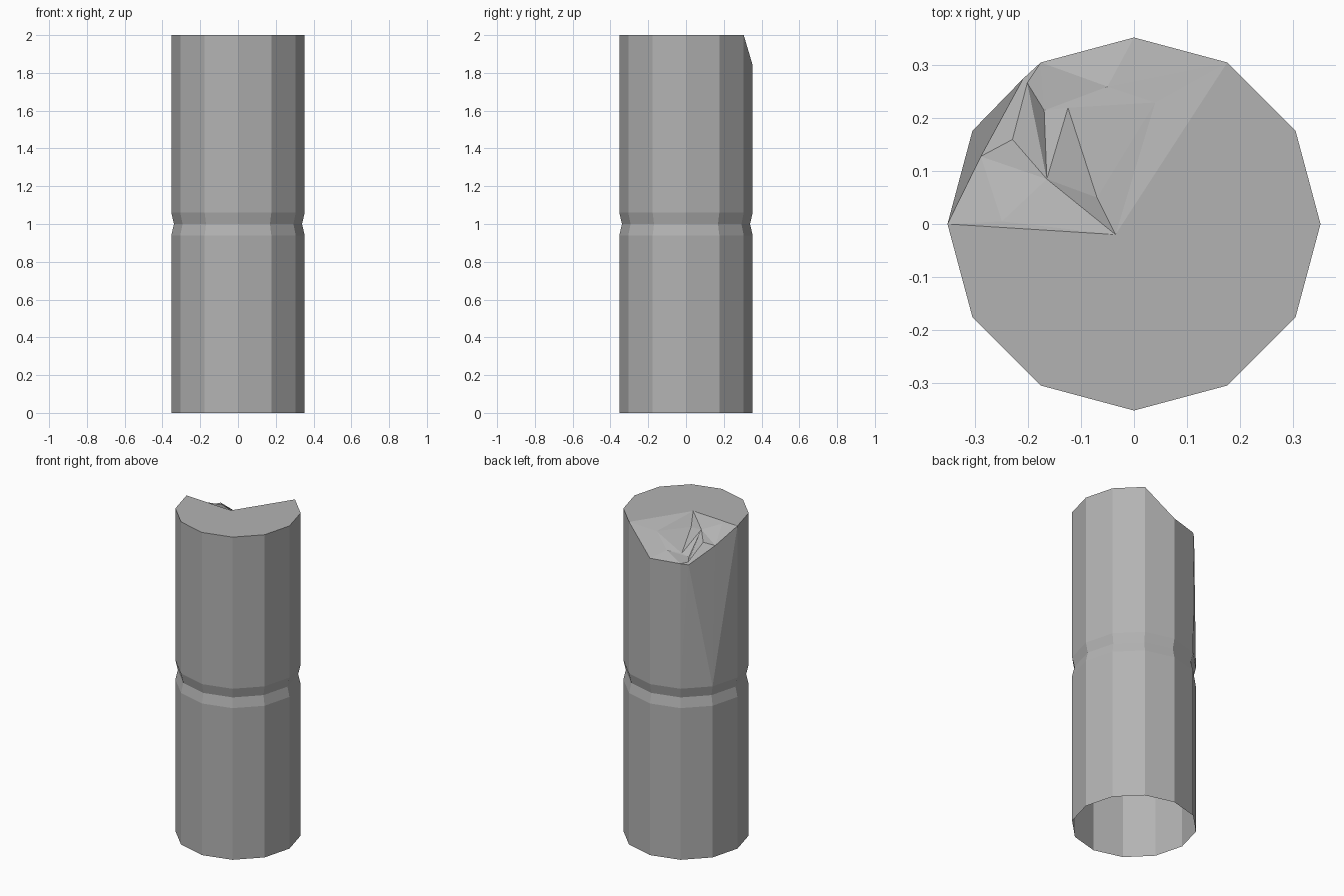
import bpy, bmesh, math

if "Cube" in bpy.data.objects:
    bpy.data.objects.remove(bpy.data.objects["Cube"])

N, R = 12, 0.353
bm = bmesh.new()


def ring(r, z):
    return [bm.verts.new((r * math.cos(math.tau * i / N), r * math.sin(math.tau * i / N), z))
            for i in range(N)]


# Shaft with a shallow V groove at mid height, open at the bottom
rings = [ring(R, 0), ring(R, 0.94), ring(R - 0.014, 1.0), ring(R, 1.06)]
for a, b in zip(rings, rings[1:]):
    for i in range(N):
        j = (i + 1) % N
        bm.faces.new((a[i], a[j], b[j], b[i]))

# Upper rim: intact except for the chipped back-left corner
top = ring(R, 2)
top[3].co.z = 1.84
top[4].co.z = 1.835
bm.verts.remove(top[5])
w = rings[3]

# Points of the broken surface
pts = {
    "P": (-0.21, 0.275, 1.825), "Q": (-0.29, 0.128, 1.91),   # broken rim
    "C": (-0.035, -0.02, 2.0), "G": (-0.07, 0.05, 1.937),    # crease
    "F": (-0.125, 0.22, 1.853), "J": (-0.05, 0.26, 1.868),
    "K": (0.04, 0.23, 1.95),
    "A": (-0.202, 0.267, 1.838), "B": (-0.17, 0.215, 1.84),  # spur
    "D": (-0.165, 0.085, 1.96), "E": (-0.23, 0.16, 1.927),
    "H": (-0.25, 0.005, 1.988),
}
v = {k: bm.verts.new(c) for k, c in pts.items()}
v.update({"x": top[2], "y": top[3], "z": top[4], "w": top[6]})

# Upper wall
for i in range(N):
    if i not in (4, 5):
        j = (i + 1) % N
        bm.faces.new((w[i], w[j], top[j], top[i]))
for f in ((w[4], v["P"], top[4]), (w[4], w[5], v["P"]), (w[5], v["Q"], v["P"]),
          (w[5], top[6], v["Q"]), (w[5], w[6], top[6])):
    bm.faces.new(f)

# Flat top and broken facets
bm.faces.new([v["C"]] + top[6:] + top[:3])
for tri in ("xyJ xJK xKC KJF KFG KGC yzJ zBJ JBF zAB zPA PEA PQE AED ADB "
            "EQD QHD QwH HCD wCH DCG DGF DFB").split():
    bm.faces.new([v[k] for k in tri])

bmesh.ops.recalc_face_normals(bm, faces=bm.faces)
mesh = bpy.data.meshes.new("broken_column")
bm.to_mesh(mesh)
bm.free()

# Dark grey stone
stone = bpy.data.materials.new("stone")
stone.diffuse_color = (0.45, 0.45, 0.45, 1)
stone.use_nodes = True
stone.node_tree.nodes["Principled BSDF"].inputs["Base Color"].default_value = stone.diffuse_color
mesh.materials.append(stone)
bpy.context.collection.objects.link(bpy.data.objects.new("broken_column", mesh))
